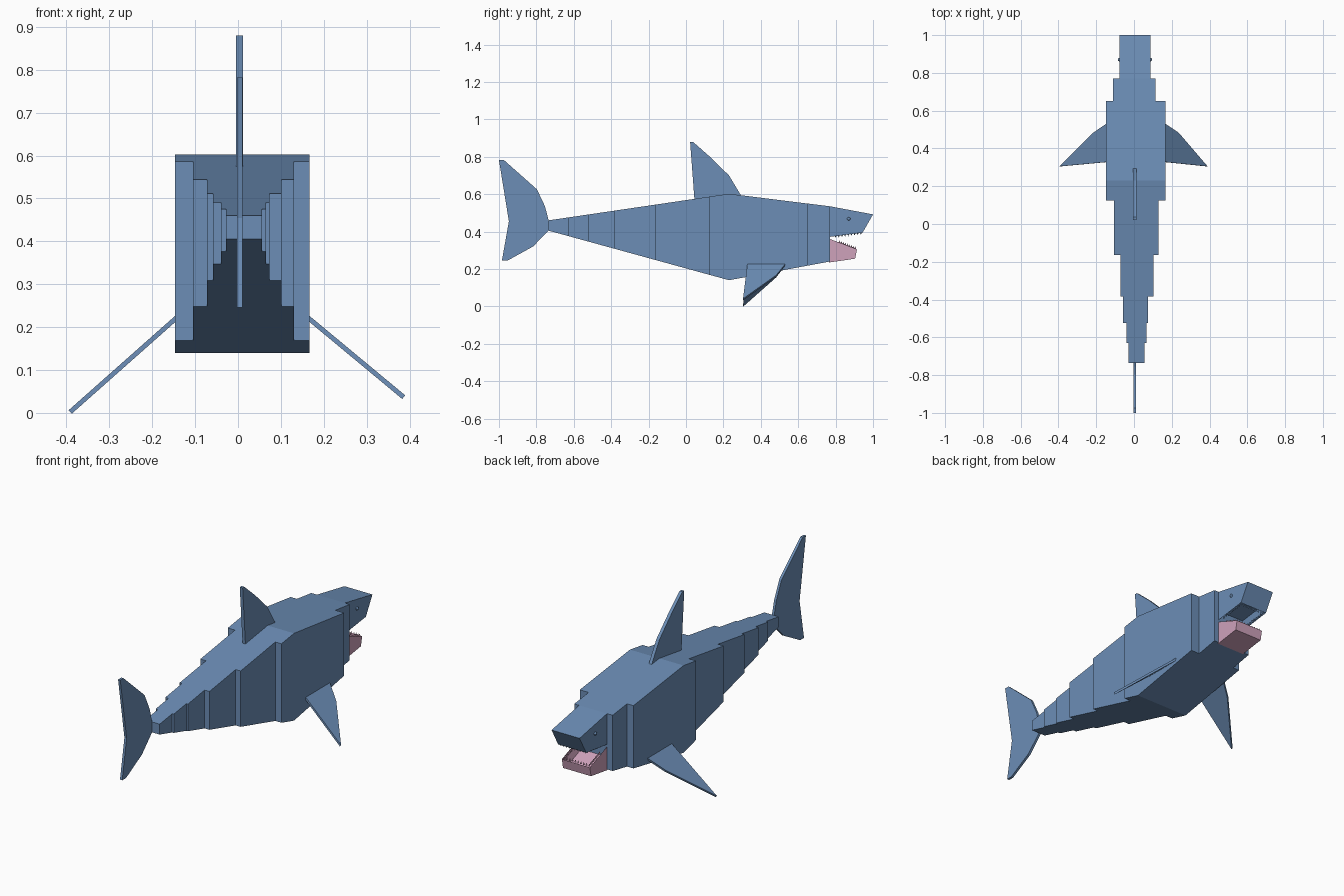
import bpy, bmesh
from mathutils import Vector, Matrix

cube = bpy.data.objects.get("Cube")
if cube:
    bpy.data.objects.remove(cube, do_unlink=True)


def material(name, rgb):
    m = bpy.data.materials.new(name)
    m.use_nodes = True
    m.diffuse_color = (*rgb, 1)
    m.node_tree.nodes["Principled BSDF"].inputs["Base Color"].default_value = (*rgb, 1)
    return m


BLUE = material("shark blue", (0.15, 0.27, 0.47))
PINK = material("mouth pink", (0.62, 0.36, 0.50))


def finish(name, bm, mat):
    mesh = bpy.data.meshes.new(name)
    bm.to_mesh(mesh)
    bm.free()
    mesh.materials.append(mat)
    ob = bpy.data.objects.new(name, mesh)
    bpy.context.collection.objects.link(ob)
    return ob


def slab(outline, offset):
    """Flat outline of 3D points, thickened along an offset vector."""
    bm = bmesh.new()
    face = bm.faces.new([bm.verts.new(p) for p in outline])
    ext = bmesh.ops.extrude_face_region(bm, geom=[face])
    moved = [g for g in ext["geom"] if isinstance(g, bmesh.types.BMVert)]
    bmesh.ops.translate(bm, verts=moved, vec=offset)
    bmesh.ops.recalc_face_normals(bm, faces=bm.faces)
    return bm


def side_slab(profile, x0, x1):
    return slab([(x0, y, z) for y, z in profile], (x1 - x0, 0, 0))


def hollow(bm, direction, rim, depth):
    """Sink a recess into the face looking most along the direction."""
    bm.normal_update()
    face = max(bm.faces, key=lambda f: f.normal.dot(Vector(direction)))
    bmesh.ops.inset_individual(bm, faces=[face], thickness=rim)
    bmesh.ops.translate(bm, verts=face.verts, vec=-face.normal * depth)


# Body: stepped slices of one side profile
TOP = [(-0.735, 0.46), (0.23, 0.602), (0.77, 0.535)]
BOTTOM = [(-0.735, 0.405), (0.23, 0.14), (0.77, 0.24)]


def height(line, y):
    for (ya, za), (yb, zb) in zip(line, line[1:]):
        if y <= yb:
            return za + (zb - za) * (y - ya) / (yb - ya)
    return line[-1][1]


SLICES = [(-0.735, -0.028, 0.056), (-0.63, -0.04, 0.065), (-0.525, -0.058, 0.074),
          (-0.385, -0.072, 0.102), (-0.165, -0.105, 0.131), (0.125, -0.147, 0.167),
          (0.65, -0.11, 0.115)]
ends = [s[0] for s in SLICES[1:]] + [0.77]
for i, ((y0, x0, x1), y1) in enumerate(zip(SLICES, ends)):
    ys = [y0] + ([0.23] if y0 < 0.23 < y1 else []) + [y1]
    profile = [(y, height(TOP, y)) for y in ys]
    profile += [(y, height(BOTTOM, y)) for y in reversed(ys)]
    finish(f"body_slice_{i + 1}", side_slab(profile, x0, x1), BLUE)

# Head with hollow upper mouth
X0, X1 = -0.077, 0.087
snout = side_slab([(0.77, 0.535), (1, 0.492), (0.945, 0.395), (0.77, 0.372)], X0, X1)
hollow(snout, (0, 0, -1), 0.018, 0.045)
finish("snout", snout, BLUE)

# Lower jaw, hollow on top
jaw = side_slab([(0.765, 0.362), (0.765, 0.235), (0.904, 0.255), (0.914, 0.305)], X0, X1)
hollow(jaw, (0, 0, 1), 0.018, 0.05)
finish("lower_jaw", jaw, PINK)


# Teeth along the rims of both jaws
def teeth(name, back, front, up, mat):
    bm = bmesh.new()
    (ya, za), (yb, zb) = back, front
    inset, count = 0.009, 9
    spots = []
    for k in range(count):
        t = k / (count - 1)
        for x in (X0 + inset, X1 - inset):
            spots.append((x, ya + (yb - ya) * t, za + (zb - za) * t))
    for k in range(1, count):
        spots.append((X0 + inset + (X1 - X0 - 2 * inset) * k / count, yb, zb))
    for x, y, z in spots:
        turn = Matrix.Identity(4) if up else Matrix.Rotation(3.14159, 4, "X")
        bmesh.ops.create_cone(bm, cap_ends=True, segments=4, radius1=0.006, radius2=0,
                              depth=0.014, matrix=Matrix.Translation((x, y, z)) @ turn)
    finish(name, bm, mat)


teeth("lower_teeth", (0.82, 0.346), (0.905, 0.313), True, PINK)
teeth("upper_teeth", (0.80, 0.373), (0.935, 0.39), False, BLUE)

# Eyes
for name, x in (("right_eye", X0), ("left_eye", X1)):
    bm = bmesh.new()
    bmesh.ops.create_uvsphere(bm, u_segments=12, v_segments=8, radius=0.009,
                              matrix=Matrix.Translation((x, 0.87, 0.468)))
    finish(name, bm, BLUE)

# Dorsal and tail fins
finish("dorsal_fin", side_slab([(0.022, 0.88), (0.037, 0.88), (0.128, 0.80), (0.23, 0.70),
                                (0.296, 0.59), (0.29, 0.56), (0.046, 0.56)],
                               -0.005, 0.012), BLUE)
finish("tail_fin", side_slab([(-1, 0.782), (-0.973, 0.782), (-0.797, 0.626), (-0.754, 0.535),
                              (-0.733, 0.455), (-0.733, 0.406), (-0.818, 0.32),
                              (-0.952, 0.246), (-0.984, 0.246), (-0.947, 0.455)],
                             -0.002, 0.011), BLUE)

# Pectoral fins: swept blades angled down and outward
FIN = [(-0.03, 0.545), (0, 0.53), (0.07, 0.483), (1, 0.305), (0, 0.328), (-0.03, 0.33)]
for name, side, root, tip, drop in (("left_pectoral_fin", 1, 0.167, 0.39, 0.83),
                                    ("right_pectoral_fin", -1, 0.147, 0.395, 0.886)):
    reach = tip - root
    outline = []
    for d, y in FIN:
        d = min(d, reach)
        outline.append((side * (root + d), y, 0.226 - drop * d))
    normal = Vector((side * drop, 0, 1)).normalized()
    finish(name, slab(outline, -normal * 0.011), BLUE)
